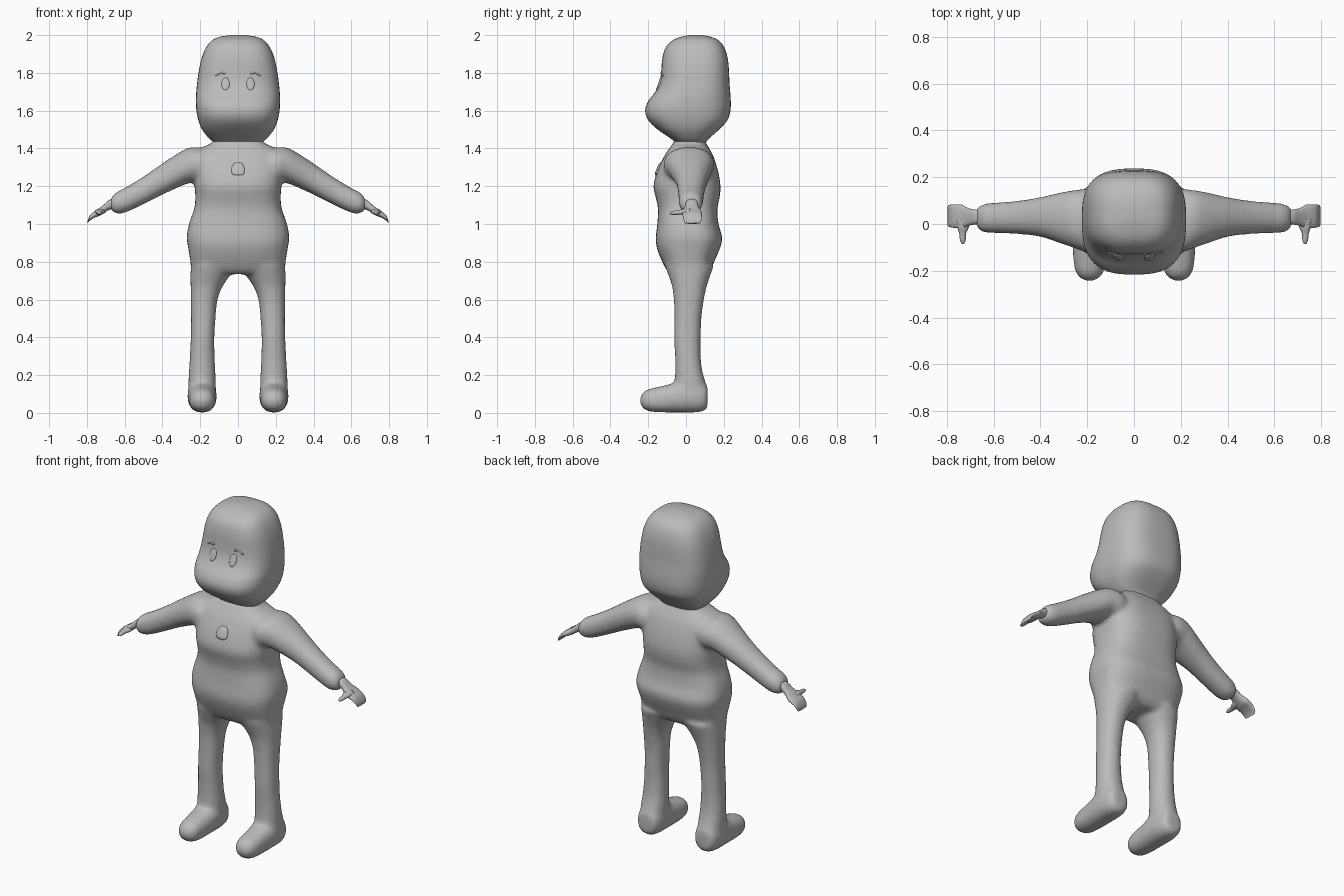
import bpy, bmesh, math
from mathutils import Vector

if "Cube" in bpy.data.objects:
    bpy.data.objects.remove(bpy.data.objects["Cube"])

grey = bpy.data.materials.new("plain grey")
grey.diffuse_color = (0.5, 0.5, 0.5, 1)
grey.use_nodes = True
grey.node_tree.nodes["Principled BSDF"].inputs["Base Color"].default_value = grey.diffuse_color


def spline(rows, steps):
    """Catmull-Rom interpolation through rows of ring parameters."""
    rows = [Vector(r) for r in rows]
    out = []
    for i in range(len(rows) - 1):
        p0, p1 = rows[max(i - 1, 0)], rows[i]
        p2, p3 = rows[i + 1], rows[min(i + 2, len(rows) - 1)]
        for s in range(steps):
            t = s / steps
            out.append(0.5 * (2 * p1 + (p2 - p0) * t + (2 * p0 - 5 * p1 + 4 * p2 - p3) * t * t
                              + (3 * p1 - p0 - 3 * p2 + p3) * t ** 3))
    return out + [rows[-1]]


def loft(bm, rows, axis, power=2.4, side=1, steps=4, n=40):
    """Rows are (position on axis, centre a, centre b, radius a, radius b)."""
    rings = []
    for t, a, b, ra, rb in spline(rows, steps):
        ring = []
        for k in range(n):
            c, s = math.cos(k * math.tau / n), math.sin(k * math.tau / n)
            u = a + ra * math.copysign(abs(c) ** (2 / power), c)
            v = b + rb * math.copysign(abs(s) ** (2 / power), s)
            x, y, z = {"x": (t, u, v), "y": (u, t, v), "z": (u, v, t)}[axis]
            ring.append(bm.verts.new((side * x, y, z)))
        rings.append(ring)
    faces = [bm.faces.new((p[k], p[(k + 1) % n], q[(k + 1) % n], q[k]))
             for p, q in zip(rings, rings[1:]) for k in range(n)]
    faces += [bm.faces.new(rings[0]), bm.faces.new(rings[-1])]
    bmesh.ops.recalc_face_normals(bm, faces=faces)


def finish(name, bm):
    me = bpy.data.meshes.new(name)
    bm.to_mesh(me)
    bm.free()
    me.materials.append(grey)
    me.polygons.foreach_set("use_smooth", [True] * len(me.polygons))
    ob = bpy.data.objects.new(name, me)
    bpy.context.collection.objects.link(ob)
    return ob


def upright(rows):
    """(z, half width, front y, back y) to loft rows."""
    return [(z, 0, (f + b) / 2, w, (b - f) / 2) for z, w, f, b in rows]


# Head with a protruding muzzle
bm = bmesh.new()
loft(bm, upright([
    (1.40, .10, -.04, .09), (1.43, .125, -.055, .105), (1.455, .155, -.085, .125),
    (1.50, .19, -.15, .175), (1.55, .21, -.20, .22), (1.60, .22, -.216, .235),
    (1.65, .223, -.20, .237), (1.70, .221, -.162, .234), (1.75, .216, -.14, .23),
    (1.80, .209, -.132, .228), (1.87, .195, -.126, .222), (1.93, .172, -.11, .205),
    (1.97, .14, -.075, .175), (1.99, .10, -.03, .135), (2.0, .04, .02, .085)]), "z", 2.8, n=64)
head = finish("head", bm)

# Torso, sleeves, legs and feet fused into one soft skin
bm = bmesh.new()
loft(bm, upright([
    (.735, .22, -.08, .10), (.76, .245, -.105, .13), (.82, .255, -.135, .158),
    (.88, .265, -.156, .183), (.93, .272, -.16, .192), (1.0, .26, -.152, .172),
    (1.08, .232, -.148, .166), (1.14, .226, -.16, .178), (1.2, .23, -.173, .183),
    (1.28, .235, -.152, .17), (1.36, .228, -.115, .145), (1.405, .19, -.085, .12),
    (1.425, .145, -.072, .108), (1.445, .13, -.06, .10)]), "z", 2.8)
for side in (1, -1):
    # sleeve
    loft(bm, [(.12, .015, 1.31, .11, .08), (.2, .015, 1.312, .135, .092), (.25, .02, 1.313, .125, .094),
              (.3, .025, 1.293, .113, .092), (.4, .03, 1.238, .085, .083), (.5, .028, 1.178, .071, .074),
              (.6, .026, 1.125, .065, .066), (.645, .025, 1.112, .06, .056),
              (.672, .026, 1.105, .045, .036)], "x", 2.2, side)
    # leg
    loft(bm, [(.06, .19, .025, .07, .08), (.15, .19, .022, .073, .083), (.22, .19, .015, .07, .072),
              (.3, .189, .01, .066, .068), (.39, .188, .007, .063, .071), (.5, .184, .01, .065, .072),
              (.6, .179, .015, .071, .08), (.67, .166, .018, .085, .092), (.72, .15, .018, .102, .108),
              (.78, .135, .018, .115, .13)], "z", 2.2, side)
    # foot
    loft(bm, [(.115, .19, .085, .04, .05), (.10, .19, .085, .062, .073), (.05, .19, .087, .075, .085),
              (-.02, .19, .088, .077, .086), (-.08, .19, .078, .074, .076), (-.15, .19, .07, .07, .067),
              (-.2, .19, .067, .062, .058), (-.228, .19, .066, .045, .042),
              (-.243, .19, .066, .018, .018)], "y", 2.3, side)
body = finish("body", bm)
fuse = body.modifiers.new("fuse", "REMESH")
fuse.mode, fuse.voxel_size, fuse.use_smooth_shade = "VOXEL", 0.011, True
soften = body.modifiers.new("soften", "SMOOTH")
soften.factor, soften.iterations = 0.5, 14

# Mitten hands with thumbs
for side, label in ((1, "left"), (-1, "right")):
    bm = bmesh.new()
    loft(bm, [(.64, .028, 1.112, .03, .028), (.68, .03, 1.102, .032, .026), (.71, .03, 1.08, .038, .023),
              (.735, .032, 1.063, .05, .02), (.76, .033, 1.05, .051, .017), (.78, .034, 1.036, .049, .015),
              (.793, .035, 1.018, .046, .009), (.797, .035, 1.005, .04, .004)], "x", 2.6, side, n=24)
    loft(bm, [(.02, .73, 1.066, .028, .016), (-.015, .731, 1.064, .024, .015), (-.04, .733, 1.061, .015, .012),
              (-.07, .732, 1.058, .012, .010), (-.085, .732, 1.057, .005, .005)], "y", 2, side, n=16)
    finish(label + "_hand", bm)

bpy.context.view_layer.update()


def plate(name, outline, target, lift=.006):
    """Thin plate wrapped on the front of the target, from an x/z outline."""
    bm = bmesh.new()
    cx = sum(p[0] for p in outline) / len(outline)
    cz = sum(p[1] for p in outline) / len(outline)
    loops = []
    for scale, out in ((1, -.006), (1, lift * .6), (.85, lift), (.45, lift * 1.15)):
        loop = []
        for x, z in outline:
            x, z = cx + (x - cx) * scale, cz + (z - cz) * scale
            hit, loc, _, _ = target.ray_cast((x, -1, z), (0, 1, 0))
            loop.append(bm.verts.new((x, (loc.y if hit else -.14) - out, z)))
        loops.append(loop)
    n = len(outline)
    for p, q in zip(loops, loops[1:]):
        for k in range(n):
            bm.faces.new((p[k], p[(k + 1) % n], q[(k + 1) % n], q[k]))
    bm.faces.new(loops[0])
    bm.faces.new(loops[-1])
    bmesh.ops.recalc_face_normals(bm, faces=bm.faces[:])
    finish(name, bm)


# Eyes and eyebrows
turn = [k * math.tau / 24 for k in range(24)]
for s, label in ((1, "left"), (-1, "right")):
    plate(label + "_eye", [(s * .066 + .021 * math.cos(a), 1.742 + .033 * math.sin(a)) for a in turn], head)
    arc = [(t, .065 + .056 * t, 1.80 + .006 * t - .022 * t * t) for t in (k / 8 for k in range(9))]
    upper = [(s * x, z + .005 * (1 - .6 * t)) for t, x, z in arc]
    lower = [(s * x, z - .005 * (1 - .6 * t)) for t, x, z in arc]
    plate(label + "_eyebrow", upper + lower[::-1], head, .005)

# Chest badge: domed top, flatter base
plate("chest_badge", [(.035 * math.copysign(abs(math.cos(a)) ** .7, math.cos(a)),
                       1.283 + (.043 if math.sin(a) > 0 else .025) * math.copysign(
                           abs(math.sin(a)) ** (1 if math.sin(a) > 0 else .6), math.sin(a)))
                      for a in turn], body, .008)
